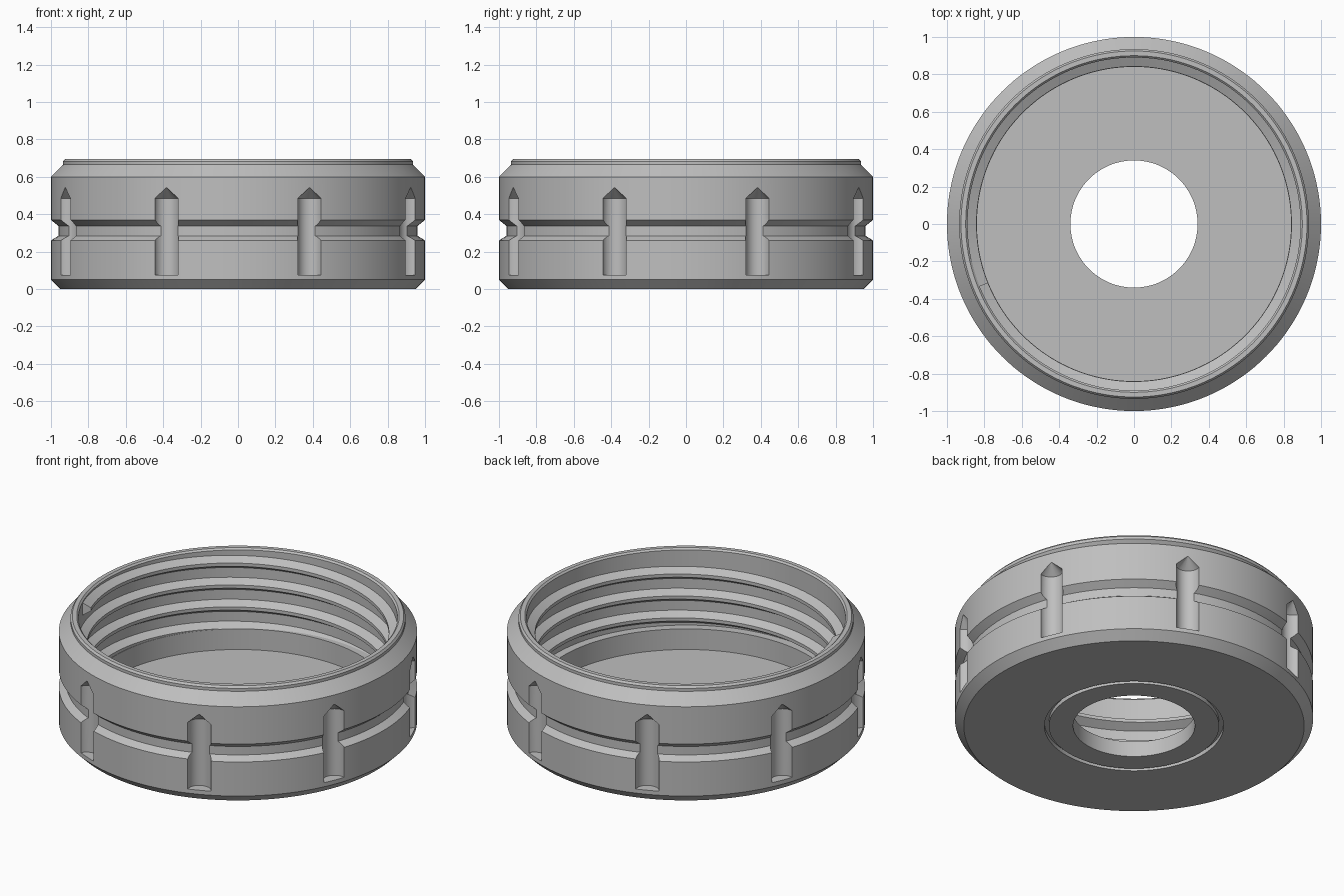
import bpy, bmesh, math
from mathutils import Matrix

cube = bpy.data.objects.get("Cube")
if cube:
    bpy.data.objects.remove(cube, do_unlink=True)

grey = bpy.data.materials.new("light_grey")
grey.use_nodes = True
COLOUR = (0.52, 0.52, 0.52, 1)
grey.diffuse_color = COLOUR
grey.node_tree.nodes["Principled BSDF"].inputs["Base Color"].default_value = COLOUR


def make_object(name, bm):
    bmesh.ops.recalc_face_normals(bm, faces=bm.faces[:])
    mesh = bpy.data.meshes.new(name)
    bm.to_mesh(mesh)
    bm.free()
    mesh.materials.append(grey)
    obj = bpy.data.objects.new(name, mesh)
    bpy.context.collection.objects.link(obj)
    return obj


def bridge(bm, rings, closed):
    """Join successive closed profiles with quads."""
    count = len(rings[0])
    pairs = list(zip(rings, rings[1:]))
    if closed:
        pairs.append((rings[-1], rings[0]))
    for a, b in pairs:
        for i in range(count):
            j = (i + 1) % count
            bm.faces.new((a[i], a[j], b[j], b[i]))


def place(bm, profile, angle, lift=0):
    c, s = math.cos(angle), math.sin(angle)
    return [bm.verts.new((r * c, r * s, z + lift)) for r, z in profile]


def smooth(obj):
    bpy.ops.object.select_all(action="DESELECT")
    obj.select_set(True)
    bpy.context.view_layer.objects.active = obj
    bpy.ops.object.shade_smooth_by_angle(angle=math.radians(25))


# Cap body: outer wall, grip groove, rim, bore, floor, centre hole, ring groove below
outer = [(0.95, 0), (1, 0.05), (1, 0.26), (0.96, 0.285), (0.96, 0.337), (1, 0.37),
         (1, 0.6), (0.935, 0.665), (0.935, 0.683), (0.925, 0.695)]
inner = [(0.9, 0.695), (0.89, 0.685), (0.89, 0.222), (0.84, 0.222), (0.84, 0.095),
         (0.34, 0.095), (0.34, 0)]
ring_groove = [(0.475, 0), (0.475, 0.025), (0.5, 0.025), (0.5, 0)]
SEGMENTS = 144
bm = bmesh.new()
bridge(bm, [place(bm, outer + inner + ring_groove, math.tau * k / SEGMENTS)
            for k in range(SEGMENTS)], True)
body = make_object("cap_body", bm)

# Drill-shaped cutters for the eight grip slots
SLOTS, DRILL = 8, 0.067
drill_profile = [(DRILL, 0.075), (DRILL, 0.485), (0, 0.545)]
bm = bmesh.new()
for k in range(SLOTS):
    start = len(bm.verts)
    angle = math.tau * (k + 0.5) / SLOTS
    low, high = [[bm.verts.new((r * math.cos(t), r * math.sin(t), z))
                  for t in (math.tau * i / 32 for i in range(32))]
                 for r, z in drill_profile[:2]]
    tip = bm.verts.new((0, 0, drill_profile[2][1]))
    bridge(bm, [low, high], False)
    bm.faces.new(low)
    for i in range(32):
        bm.faces.new((high[i], high[(i + 1) % 32], tip))
    bm.verts.ensure_lookup_table()
    bmesh.ops.transform(bm, verts=bm.verts[start:],
                        matrix=Matrix.Rotation(angle, 4, "Z") @ Matrix.Translation((1.003, 0, 0)))
cutter = make_object("slot_cutter", bm)
cutter.hide_render = True

cut = body.modifiers.new("grip_slots", "BOOLEAN")
cut.operation = "DIFFERENCE"
cut.solver = "EXACT"
cut.object = cutter
bpy.context.view_layer.objects.active = body
bpy.ops.object.modifier_apply(modifier=cut.name)
bpy.data.objects.remove(cutter, do_unlink=True)
smooth(body)

# Internal helical thread, descending clockwise from just under the rim
PITCH, TURNS, STEPS = 0.135, 3.5, 420
ridge = [(0.9, 0.025), (0.89, 0.025), (0.842, 0), (0.842, -0.02), (0.89, -0.05), (0.9, -0.05)]
bm = bmesh.new()
rings = []
for k in range(STEPS + 1):
    turn = TURNS * k / STEPS
    rings.append(place(bm, ridge, math.radians(202) - math.tau * turn, 0.655 - PITCH * turn))
bridge(bm, rings, False)
bm.faces.new(rings[0])
bm.faces.new(rings[-1])
thread = make_object("inner_thread", bm)
smooth(thread)
